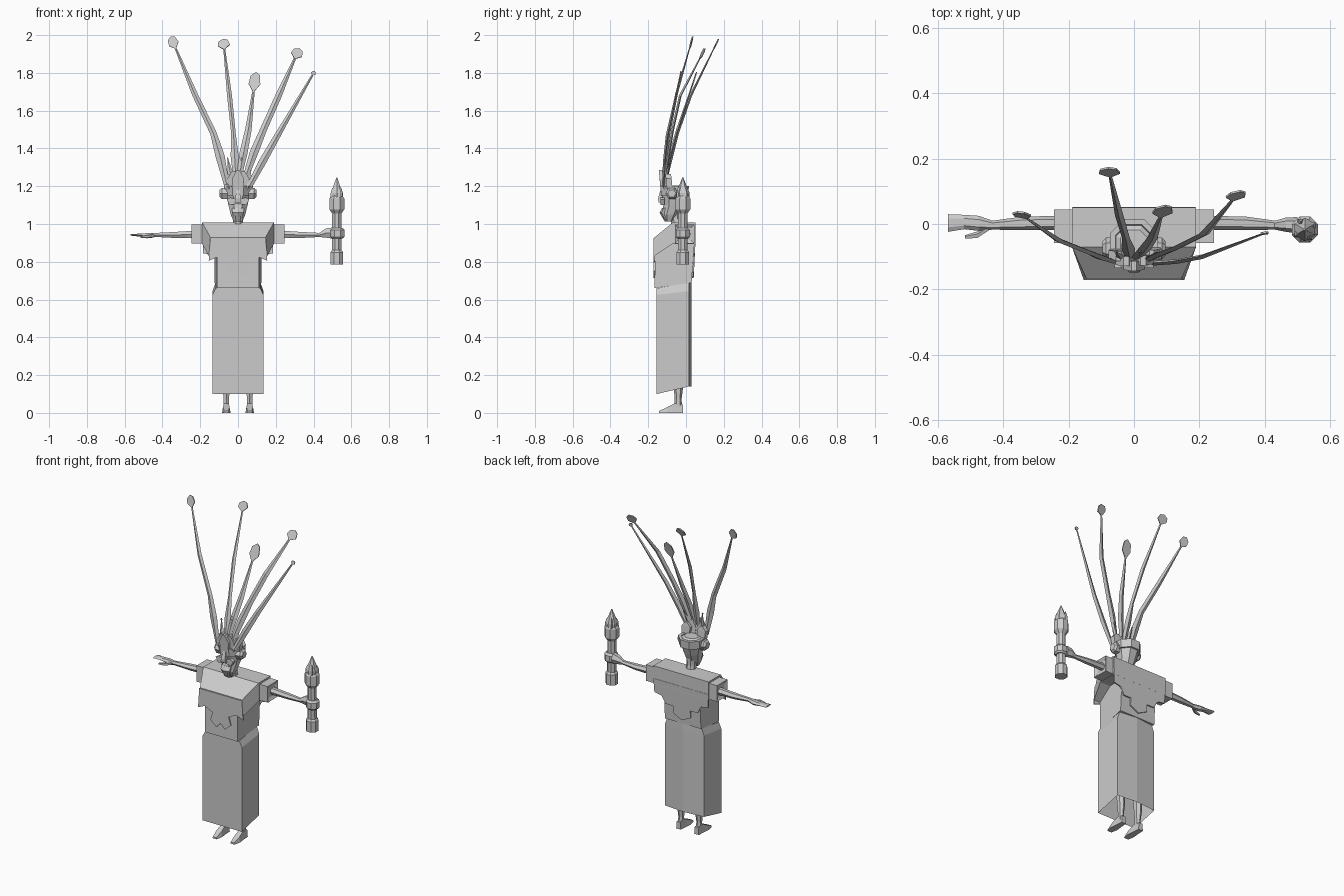
import bpy, bmesh, math
from mathutils import Vector

grey = bpy.data.materials.new("plain_grey")
grey.diffuse_color = (0.6, 0.6, 0.6, 1)


def make(name, verts, faces):
    me = bpy.data.meshes.new(name)
    me.from_pydata([tuple(v) for v in verts], [], faces)
    bm = bmesh.new()
    bm.from_mesh(me)
    bmesh.ops.recalc_face_normals(bm, faces=bm.faces)
    bm.to_mesh(me)
    bm.free()
    me.materials.append(grey)
    ob = bpy.data.objects.new(name, me)
    bpy.context.collection.objects.link(ob)
    return ob


def loft(name, rings, cap_start=True, cap_end=True):
    """Skin a list of equal-sized point rings."""
    n = len(rings[0])
    verts = [p for r in rings for p in r]
    faces = []
    for i in range(len(rings) - 1):
        for j in range(n):
            k = (j + 1) % n
            faces.append((i*n + j, i*n + k, (i+1)*n + k, (i+1)*n + j))
    if cap_start:
        faces.append(tuple(range(n))[::-1])
    if cap_end:
        faces.append(tuple(range(len(verts) - n, len(verts))))
    return make(name, verts, faces)


def ring_z(x, y, z, rx, ry, n=8):
    return [(x + rx*math.cos(2*math.pi*(i+.5)/n), y + ry*math.sin(2*math.pi*(i+.5)/n), z) for i in range(n)]


def ring_x(x, y, z, ry, rz, n=6):
    return [(x, y + ry*math.cos(2*math.pi*i/n), z + rz*math.sin(2*math.pi*i/n)) for i in range(n)]


def plate(name, outline, y, slope=0.0, thick=0.008):
    """Flat outline in x/z, leaning in y with height."""
    rings = [[(x, y + d + slope*(z - .9), z) for x, z in outline] for d in (-thick/2, thick/2)]
    return loft(name, rings)


def mirrored(half):
    return half + [(-x, z) for x, z in reversed(half) if x != 0]


# skirt: hollow, open below, shallow ridge down the back
def skirt_ring(w, yf, yb, zf, zb):
    return [(-w, yf, zf), (w, yf, zf), (w, yb - .012, zb), (0, yb, zb), (-w, yb - .012, zb)]

loft("skirt", [skirt_ring(.135, -.155, .028, .10, .14),
               skirt_ring(.135, -.155, .028, .625, .645),
               skirt_ring(.118, -.155, .028, .66, .69)], cap_start=False)

# torso
loft("torso", [[(-.112, -.166, .66), (.112, -.166, .66), (.124, .03, .69), (-.124, .03, .69)],
               [(-.112, -.164, .90), (.112, -.164, .90), (.124, .043, .91), (-.124, .043, .91)]])

# yoke of the poncho with sloping chest
def yoke_ring(y, w1, w2, z1, z2):
    return [(-w1, y, z1), (w1, y, z1), (w2, y, z2), (-w2, y, z2)]

loft("poncho_yoke", [yoke_ring(.05, .19, .19, .895, 1.008),
                     yoke_ring(-.07, .19, .19, .895, 1.008),
                     yoke_ring(-.168, .155, .145, .83, .928)])

# stepped hanging flaps front and back
flap = mirrored([(0, .745), (.03, .715), (.07, .75), (.055, .80), (.11, .825), (.155, .805), (.147, .925)])
plate("poncho_front_flap", flap, -.168)
back_flap = mirrored([(0, .715), (.06, .745), (.06, .79), (.11, .79), (.135, .835), (.185, .845), (.188, .93)])
plate("poncho_back_flap", back_flap, .046, .05)

for side, s in (("left", -1), ("right", 1)):
    # sleeve, open at the cuff
    loft(side + "_sleeve", [[(s*x, -.058 + e, .897 + e), (s*x, .044 - e, .897 + e),
                             (s*x, .044 - e, .997 - e), (s*x, -.058 + e, .997 - e)]
                            for x, e in ((.15, 0), (.245, 0), (.235, .018))], cap_start=False)
    # arm
    loft(side + "_arm", [ring_x(s*x, y, z, ry, rz) for x, y, z, ry, rz in (
        (.20, .003, .946, .022, .024), (.27, .003, .944, .021, .021),
        (.34, .002, .942, .021, .018), (.44, -.004, .942, .013, .012))])
    # leg and foot
    loft(side + "_leg", [ring_z(s*.062, y, z, rx, ry, 6) for z, y, rx, ry in (
        (.02, -.04, .017, .022), (.07, -.042, .016, .018), (.13, -.04, .022, .024), (.35, -.05, .03, .032))])
    loft(side + "_foot", [[(s*.062 - w, y, 0), (s*.062 + w, y, 0), (s*.062 + w*.75, y, h), (s*.062 - w*.75, y, h)]
                          for y, w, h in ((-.015, .016, .045), (-.06, .018, .05), (-.10, .023, .03), (-.143, .015, .01))])

# open left hand with thumb
loft("left_hand", [ring_x(-x, y, z, ry, rz) for x, y, z, ry, rz in (
    (.43, -.004, .942, .013, .012), (.475, .002, .939, .023, .015),
    (.52, .006, .941, .022, .009), (.57, .003, .943, .027, .005))])
loft("left_thumb", [ring_x(-x, y, z, ry, rz, 5) for x, y, z, ry, rz in (
    (.445, -.012, .938, .010, .010), (.48, -.034, .934, .011, .010), (.517, -.040, .930, .006, .005))])

# torch
TX, TY = .523, -.017
loft("torch", [ring_z(TX, TY, z, r, r) for z, r in (
    (.785, .037), (.85, .037), (.862, .027), (1.055, .026), (1.078, .043), (1.135, .043), (1.155, .028))])
flame = [ring_z(TX, TY, z, r, r, 6) for z, r in ((1.12, .034), (1.165, .036), (1.20, .021), (1.245, .003))]
loft("torch_flame", flame)
for i in range(4):
    a = math.pi/2*i + .5
    cx, cy = TX + .026*math.cos(a), TY + .026*math.sin(a)
    loft("flame_tongue", [ring_z(cx, cy, 1.13, .014, .014, 4), ring_z(cx, cy, 1.165, .013, .013, 4),
                          ring_z(cx, cy, 1.19 + .012*(i % 2), .002, .002, 4)])

# right hand gripping the torch
loft("right_palm", [ring_x(x, y, z, ry, rz) for x, y, z, ry, rz in (
    (.43, -.004, .942, .013, .012), (.465, -.002, .952, .022, .028), (.50, -.004, .952, .025, .034))])
loft("right_fingers", [ring_z(TX + .004, TY, z, r, r) for z, r in (
    (.922, .030), (.932, .040), (.968, .040), (.980, .029))])

# neck, head and jaw
loft("neck", [ring_z(0, y, z, r, r) for z, y, r in ((.99, -.05, .032), (1.03, -.055, .028), (1.09, -.06, .035))])
loft("head", [ring_z(0, y, z, rx, ry) for z, y, rx, ry in (
    (1.012, -.09, .024, .024), (1.05, -.083, .042, .05), (1.10, -.068, .055, .056),
    (1.15, -.062, .066, .068), (1.19, -.062, .066, .066), (1.205, -.06, .045, .045))])
loft("chin", [ring_z(0, y, z, rx, ry, 6) for z, y, rx, ry in (
    (1.012, -.10, .022, .012), (1.06, -.118, .034, .022), (1.085, -.108, .038, .018))])
loft("nose", [[(-w, y, z), (w, y, z), (w, -.09, z), (-w, -.09, z)]
              for z, y, w in ((1.115, -.146, .018), (1.135, -.148, .014), (1.18, -.135, .009))])
plate("upper_lip", mirrored([(0, 1.108), (.045, 1.10), (.06, 1.13), (.04, 1.14), (0, 1.13)]), -.124, 0, .02)

# headband with ear pieces, raised crest plates in front
loft("headband", [ring_z(0, -.06, z, r, r*1.02) for z, r in (
    (1.15, .06), (1.15, .076), (1.20, .08), (1.20, .062), (1.185, .055))], False, False)
for s in (-1, 1):
    loft("ear_piece", [ring_x(s*x, -.075, 1.162, r, r) for x, r in ((.055, .034), (.085, .034), (.097, .022))])
for x, z, w in ((-.06, 1.265, .03), (-.03, 1.28, .032), (0, 1.285, .032), (.035, 1.28, .032), (.068, 1.265, .03)):
    y = -.14 + abs(x)*.5
    loft("crest_plate", [[(x*.8 - w*f, y + d, zz), (x*.8 + w*f, y + d, zz), (x*.8 + w*f, y + d + .03, zz),
                          (x*.8 - w*f, y + d + .03, zz)]
                         for zz, f, d in ((1.185, .8, .005), (1.24, 1, .0), (z, .25, -.004))])


# headdress feathers: thin folded blades, each with a small leaf tip
def feather(name, path, widths, tip_len, tip_w):
    pts = [Vector(p) for p in path]
    rings = []
    for i, p in enumerate(pts):
        t = (pts[min(i+1, len(pts)-1)] - pts[max(i-1, 0)]).normalized()
        u = t.cross(Vector((0, 1, 0))).normalized()
        v = t.cross(u)
        w = widths[i] / 2
        th = min(.007, w*.6)
        rings.append([p + u*w, p + v*th, p - u*w, p - v*th])
    loft(name, rings)
    p = pts[-1]
    leaf = [p + t*tip_len*a + u*tip_w*b for a, b in
            ((-.15, 0), (.3, .5), (.75, .42), (1, 0), (.85, -.35), (.35, -.5))]
    loft(name + "_tip", [[q + v*d for q in leaf] for d in (-.003, .003)])


feather("feather_far_left", [(-.06, -.115, 1.21), (-.095, -.105, 1.36), (-.13, -.09, 1.48),
                             (-.23, -.05, 1.69), (-.332, .02, 1.935)], (.03, .048, .034, .03, .01), .065, .055)
feather("feather_left", [(-.01, -.11, 1.22), (-.018, -.075, 1.36), (-.024, -.045, 1.48),
                         (-.045, .025, 1.68), (-.073, .148, 1.93)], (.025, .042, .024, .026, .01), .055, .065)
feather("feather_middle", [(.0, -.11, 1.22), (.03, -.08, 1.38), (.055, -.045, 1.50),
                           (.083, .025, 1.71)], (.025, .042, .034, .012), .10, .062)
feather("feather_right", [(.03, -.115, 1.22), (.085, -.09, 1.38), (.135, -.07, 1.50),
                          (.215, -.03, 1.68), (.303, .075, 1.88)], (.025, .045, .036, .034, .012), .06, .062)
feather("feather_far_right", [(.06, -.12, 1.20), (.13, -.115, 1.33), (.21, -.10, 1.47),
                              (.395, -.03, 1.79)], (.03, .04, .032, .01), .022, .025)
# short quills between the long feathers
for x, z in ((-.045, 1.34), (.015, 1.37), (.06, 1.32)):
    feather("short_quill", [(x*.6, -.115, 1.2), (x*.9, -.10, 1.27), (x*1.2, -.085, z)], (.02, .03, .006), .012, .008)
